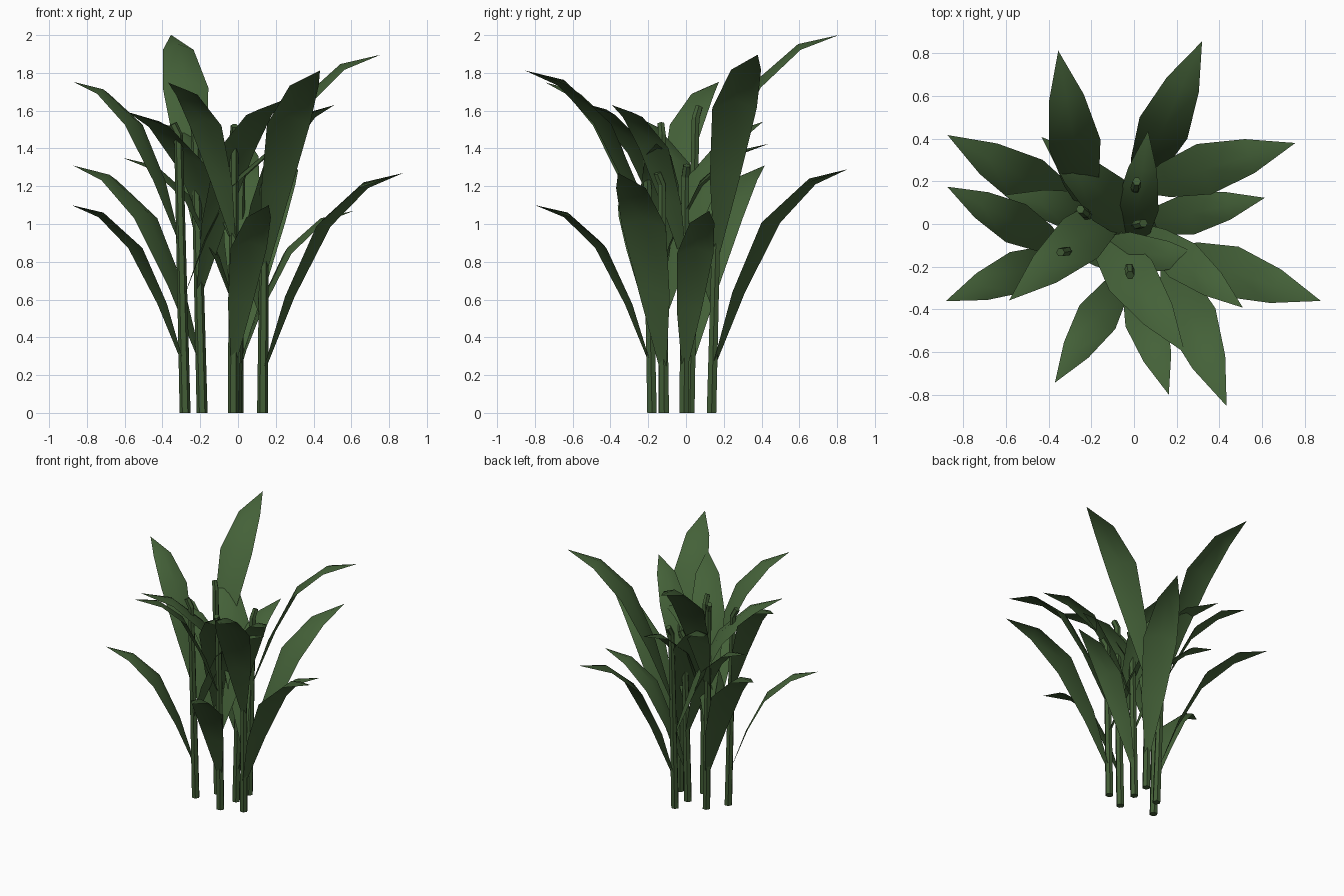
import bpy, bmesh, math
from mathutils import Vector

if "Cube" in bpy.data.objects:
    bpy.data.objects.remove(bpy.data.objects["Cube"])


def material(name, color):
    m = bpy.data.materials.new(name)
    m.diffuse_color = color
    m.use_nodes = True
    m.node_tree.nodes["Principled BSDF"].inputs["Base Color"].default_value = m.diffuse_color
    return m


STEM_MAT = material("stem_green", (0.055, 0.11, 0.037, 1))
LEAF_MAT = material("leaf_green", (0.058, 0.12, 0.04, 1))


def add_object(name, bm, mat, smooth):
    for f in bm.faces:
        f.smooth = smooth
    me = bpy.data.meshes.new(name)
    bm.to_mesh(me)
    bm.free()
    me.materials.append(mat)
    ob = bpy.data.objects.new(name, me)
    bpy.context.collection.objects.link(ob)
    return ob


# Six-sided tapered stem with a short bent tip
def stem(name, base, top, height):
    b, t = Vector((*base, 0)), Vector((*top, height))
    lean = Vector((t.x - b.x, t.y - b.y, 0)).normalized()
    neck = t - lean * 0.015
    neck.z = height - 0.07
    path = [(b, 0.029, 0), (b.lerp(neck, 0.5), 0.026, 0), (neck, 0.023, 0.2),
            (t + lean * 0.015 - Vector((0, 0, 0.01)), 0.02, 0.5)]
    bm = bmesh.new()
    rings = []
    for p, r, tilt in path:
        ring = []
        for i in range(6):
            o = Vector((r * math.cos(math.tau * i / 6), r * math.sin(math.tau * i / 6), 0))
            o.z = -tilt * o.dot(lean)
            ring.append(bm.verts.new(p + o))
        rings.append(ring)
    for lo, hi in zip(rings, rings[1:]):
        for i in range(6):
            j = (i + 1) % 6
            bm.faces.new((lo[i], lo[j], hi[j], hi[i]))
    bm.faces.new(rings[0][::-1])
    bm.faces.new(rings[-1])
    add_object(name, bm, STEM_MAT, False)


# Arching blade: (outward fraction, height fraction, width, margin droop)
PROFILE = [(0, 0, 0.03, 0), (0.19, 0.40, 0.165, 0.02), (0.43, 0.77, 0.245, 0.04),
           (0.715, 0.953, 0.165, 0.03), (1, 1, 0, 0)]


def leaf(name, root, azimuth, reach, rise):
    a = math.radians(azimuth)
    out = Vector((math.cos(a), math.sin(a), 0))
    side = Vector((-out.y, out.x, 0))
    size = reach / 0.78
    bm = bmesh.new()
    rows = []
    for r, h, w, droop in PROFILE:
        c = root + out * (r * reach) + Vector((0, 0, h * rise))
        if w:
            rows.append([bm.verts.new(c + side * (s * w * size / 2) - Vector((0, 0, abs(s) * droop * size)))
                         for s in (-1, 0, 1)])
        else:
            rows.append([bm.verts.new(c)] * 3)
    for lo, hi in zip(rows, rows[1:]):
        for i in (0, 1):
            loop = [lo[i], hi[i], hi[i + 1], lo[i + 1]]
            bm.faces.new(list(dict.fromkeys(loop))[::-1])
    # faces turned upward, toward the stem side of the arch
    for f in bm.faces:
        f.normal_update()
        if f.normal.z < 0:
            f.normal_flip()
    add_object(name, bm, LEAF_MAT, True)


# base, top, height, leaf reach, first leaf azimuth, first leaf tip height
STEMS = [
    ((-0.28, -0.12), (-0.33, -0.13), 1.54, 0.64, 202, 1.10),
    ((-0.19, 0.02), (-0.24, 0.06), 1.63, 0.78, 150, 1.31),
    ((-0.025, -0.18), (-0.02, -0.225), 1.53, 0.64, -73, 1.10),
    ((-0.01, -0.01), (0.03, 0.0), 1.32, 0.63, 12, 1.07),
    ((0.0, 0.135), (0.01, 0.185), 1.43, 0.78, 66, 1.29),
    ((0.13, -0.115), (0.15, -0.14), 1.28, 0.78, -18, 1.27),
]

# Each stem carries three leaves turning 155 degrees per step
for n, (base, top, height, reach, azimuth, tip) in enumerate(STEMS, 1):
    stem(f"stem_{n}", base, top, height)
    b, t = Vector((*base, 0)), Vector((*top, height))
    for k in range(3):
        f = 0.165 + 0.212 * k
        leaf(f"leaf_{n}_{k + 1}", b.lerp(t, f), azimuth + 155 * k, reach, tip - 0.165 * height)
